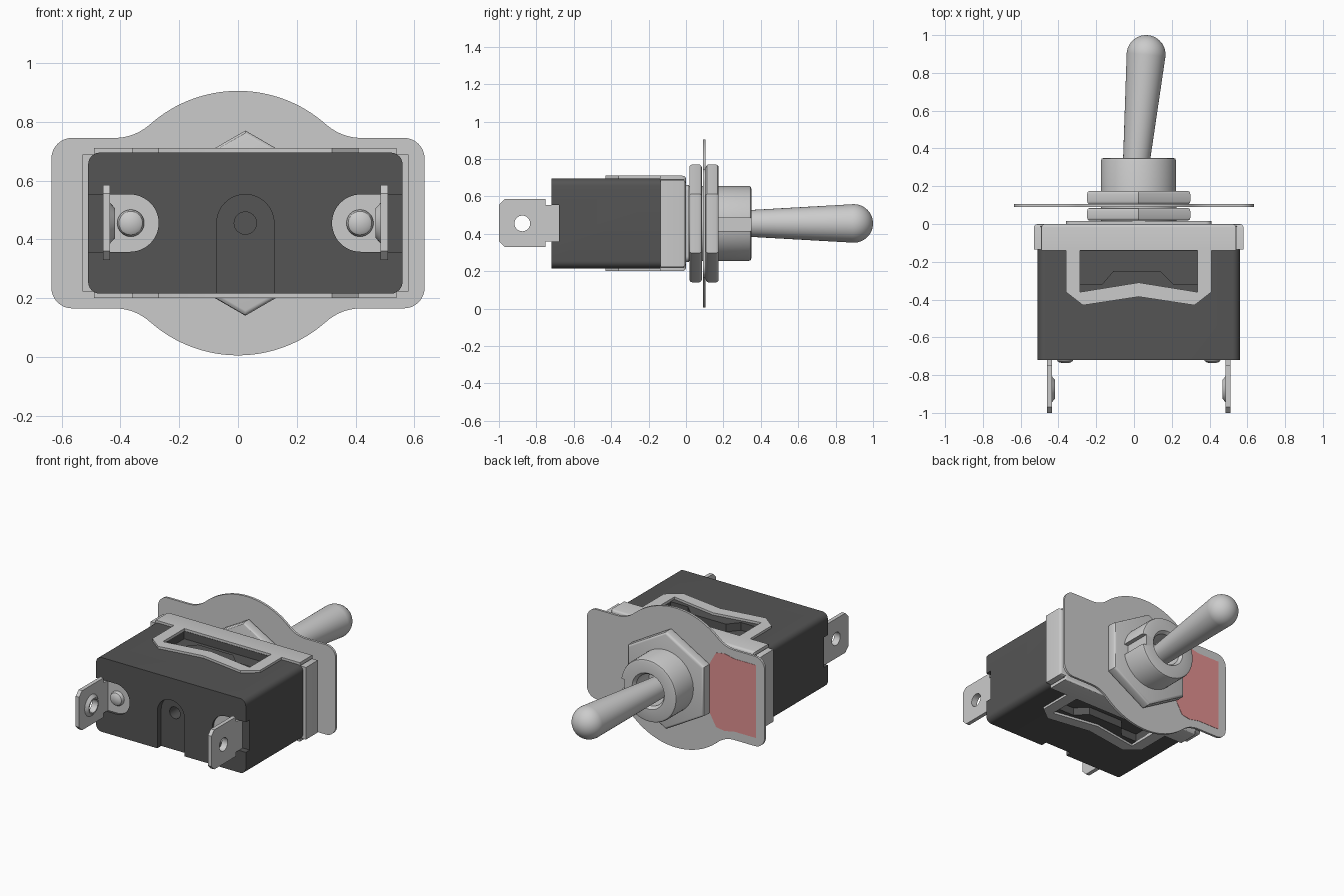
import bpy, bmesh
from math import sin, cos, pi, radians, atan2
from mathutils import Vector, Matrix

if "Cube" in bpy.data.objects:
    bpy.data.objects.remove(bpy.data.objects["Cube"])

CX, CZ = 0.025, 0.455      # axis of the switch body


def finish(bm, name, mat=None):
    bmesh.ops.remove_doubles(bm, verts=bm.verts, dist=1e-5)
    bmesh.ops.recalc_face_normals(bm, faces=bm.faces)
    me = bpy.data.meshes.new(name)
    bm.to_mesh(me)
    bm.free()
    ob = bpy.data.objects.new(name, me)
    bpy.context.collection.objects.link(ob)
    if mat:
        me.materials.append(mat)
    return ob


def prism(name, pts, axis, lo, hi, mat=None, bevel=0, bevel_at=None, seg=3):
    """Extrude an outline along an axis; optionally bevel the rim at given heights."""
    put = {'x': lambda a, b, d: (d, a, b), 'y': lambda a, b, d: (a, d, b),
           'z': lambda a, b, d: (a, b, d)}[axis]
    clean = [p for i, p in enumerate(pts) if (Vector(p) - Vector(pts[i - 1])).length > 1e-5]
    bm = bmesh.new()
    bot = [bm.verts.new(put(a, b, lo)) for a, b in clean]
    top = [bm.verts.new(put(a, b, hi)) for a, b in clean]
    bm.faces.new(bot)
    bm.faces.new(top)
    for i in range(len(clean)):
        bm.faces.new((bot[i - 1], bot[i], top[i], top[i - 1]))
    if bevel:
        k = 'xyz'.index(axis)
        rim = [e for e in bm.edges if any(all(abs(v.co[k] - h) < 1e-5 for v in e.verts)
                                          for h in bevel_at)]
        bmesh.ops.bevel(bm, geom=rim, offset=bevel, segments=seg, profile=0.5, affect='EDGES')
    return finish(bm, name, mat)


def lathe(name, profile, origin, direction, steps=48, mat=None):
    """Revolve (radius, height) points around a direction."""
    bm = bmesh.new()
    vs = [bm.verts.new((r, 0, h)) for r, h in profile]
    es = [bm.edges.new(p) for p in zip(vs, vs[1:])]
    bmesh.ops.spin(bm, geom=vs + es, cent=(0, 0, 0), axis=(0, 0, 1), angle=2 * pi, steps=steps)
    rot = Vector(direction).to_track_quat('Z', 'Y').to_matrix().to_4x4()
    bmesh.ops.transform(bm, matrix=Matrix.Translation(origin) @ rot, verts=bm.verts)
    return finish(bm, name, mat)


def arc(cx, cy, r, a0, a1, n=12):
    return [(cx + r * cos(radians(a0 + (a1 - a0) * i / n)),
             cy + r * sin(radians(a0 + (a1 - a0) * i / n))) for i in range(n + 1)]


def rect(x0, x1, y0, y1, r=0):
    if not r:
        return [(x0, y0), (x1, y0), (x1, y1), (x0, y1)]
    return (arc(x1 - r, y1 - r, r, 0, 90, 6) + arc(x0 + r, y1 - r, r, 90, 180, 6) +
            arc(x0 + r, y0 + r, r, 180, 270, 6) + arc(x1 - r, y0 + r, r, 270, 360, 6))


def cut(ob, cutter):
    m = ob.modifiers.new("cut", 'BOOLEAN')
    m.operation, m.solver, m.object = 'DIFFERENCE', 'EXACT', cutter
    bpy.context.view_layer.objects.active = ob
    bpy.ops.object.modifier_apply(modifier=m.name)
    bpy.data.objects.remove(cutter)


def material(name, col):
    m = bpy.data.materials.new(name)
    m.diffuse_color = (*col, 1)
    m.use_nodes = True
    m.node_tree.nodes["Principled BSDF"].inputs["Base Color"].default_value = m.diffuse_color
    return m


dark = material("dark_plastic", (0.09, 0.09, 0.09))
red = material("red_paint", (0.75, 0.28, 0.28))

# Plastic body with front recesses
body = prism("body", rect(-0.51, 0.56, 0.215, 0.695, 0.04), 'y', -0.72, -0.01, dark)
cut(body, prism("c", arc(CX, CZ, 0.0975, 0, 180, 24) + [(CX - 0.0975, 0.1), (CX + 0.0975, 0.1)],
                'y', -0.8, -0.68))
cut(body, lathe("c", [(0, 0), (0.038, 0), (0.038, 0.2), (0, 0.2)], (CX, -0.78, CZ), (0, 1, 0), 32))


def tongue(s, outer):
    """Round-ended slot outline running outwards from the rivet."""
    pts = arc(0.3925, CZ, 0.0975, 90, 270, 24) + [(outer, CZ - 0.0975), (outer, CZ + 0.0975)]
    return [(CX + s * x, z) for x, z in pts]


for s in (-1, 1):
    cut(body, prism("c", tongue(s, 0.6), 'y', -0.8, -0.68))
    # Pockets behind the cover loops
    pocket = [(-0.31, -0.142), (0.31, -0.142), (0.31, -0.32), (0.185, -0.32), (0.115, -0.25),
              (-0.135, -0.25), (-0.195, -0.32), (-0.31, -0.32)]
    z = sorted((CZ + s * 0.19, CZ + s * 0.3))
    cut(body, prism("c", [(CX + x, y) for x, y in pocket], 'z', *z))

# Metal cover: top shell, end flaps, raised pad and two retaining loops
prism("cover_shell", rect(-0.49, 0.54, 0.2, 0.71), 'y', -0.14, 0, None, 0.018, [0])
prism("cover_ends", rect(-0.53, 0.58, 0.222, 0.688), 'y', -0.135, -0.001, None, 0.018, [-0.001])
prism("cover_pad", rect(-0.36, 0.41, 0.25, 0.66, 0.03), 'y', -0.01, 0.016)
half = [(0.385, -0.13), (0.385, -0.36), (0.295, -0.43), (0, -0.385)]
inner = [(0, -0.31), (0.31, -0.36), (0.31, -0.13)]
loop = ([(x, y) for x, y in half] + [(-x, y) for x, y in half[-2::-1]] +
        [(-x, y) for x, y in inner[::-1]] + inner[1:])
loop = [(CX + x, y) for x, y in loop]
prism("upper_cover_loop", loop, 'z', 0.69, 0.71)
prism("lower_cover_loop", loop, 'z', 0.2, 0.22)

# Indicator plate: disc blended into a rounded rectangle
blend = 90 - 41.8
quad = (arc(0.565, 0.22, 0.07, 0, 90, 8) + arc(0.42, 0.47, 0.18, -90, -180 + blend, 10) +
        arc(0, 0, 0.45, blend, 90, 16))
upper = quad + [(-x, z) for x, z in quad[-2::-1]]
outline = upper + [(-x, -z) for x, z in upper]
prism("indicator_plate", [(x, z + CZ) for x, z in outline], 'y', 0.09, 0.105)

# Painted panel on the plate
panel_half = [(-0.575, 0.235), (-0.42, 0.235), (-0.35, 0.25), (-0.29, 0.24), (-0.25, 0.17), (-0.22, 0.1)]
panel = panel_half + [(x, -z) for x, z in panel_half[::-1]]
prism("painted_panel", [(x, z + CZ) for x, z in panel], 'y', 0.1, 0.107, red)

# Hex nuts on both sides of the plate
hexagon = arc(CX, CZ, 0.315, 90, 450, 6)
prism("inner_nut", hexagon, 'y', 0.018, 0.085, None, 0.015, [0.018, 0.085])
prism("outer_nut", hexagon, 'y', 0.105, 0.175, None, 0.015, [0.105, 0.175])

# Bushing with keyway
bushing = lathe("bushing", [(0, 0), (0.2, 0), (0.2, 0.335), (0.196, 0.346), (0.185, 0.35),
                            (0.115, 0.35), (0.1, 0.33), (0.1, 0.2), (0, 0.2)],
                (CX, 0, CZ), (0, 1, 0), 64)
cut(bushing, prism("c", rect(0.195, 0.3, 0.415, 0.485), 'y', 0.1, 0.5))

# Tilted lever
tip = Vector((0.064, 0.897, CZ))
root = Vector((0.0, 0.19, CZ))
length = (tip - root).length
lathe("lever", [(0, 0), (0.063, 0)] +
      [(max(r, 0), length + h) for r, h in arc(0, 0, 0.103, 0, 90, 14)], root, tip - root, 48)

# Terminals: blade, foot, raised hole rim and rivet, mirrored
blade = [(-0.68, CZ - 0.0975), (-0.75, CZ - 0.0975), (-0.75, 0.33), (-0.97, 0.33), (-1, 0.36),
         (-1, 0.555), (-0.97, 0.585), (-0.75, 0.585), (-0.75, CZ + 0.0975), (-0.68, CZ + 0.0975)]
for s, side in ((-1, "left"), (1, "right")):
    term = prism(side + "_terminal_blade", blade, 'x', *sorted((CX + s * 0.46, CX + s * 0.485)))
    hole = [(0, 0), (0.042, 0), (0.042, 0.3), (0, 0.3)]
    cut(term, lathe("c", hole, (CX + s * 0.6, -0.875, CZ), (-s, 0, 0), 32))
    lathe(side + "_terminal_rim", [(0.042, 0), (0.07, 0), (0.05, 0.018), (0.042, 0.018), (0.042, 0)],
          (CX + s * 0.461, -0.875, CZ), (-s, 0, 0), 32)
    prism(side + "_terminal_foot", tongue(s, 0.485), 'y', -0.705, -0.679)
    lathe(side + "_rivet", [(0, 0), (0.046, 0), (0.046, 0.03), (0.04, 0.044), (0.028, 0.052), (0, 0.055)],
          (CX + s * 0.39, -0.682, CZ), (0, -1, 0), 32)

# Smooth curved faces while keeping crisp edges
for ob in bpy.data.objects:
    bpy.ops.object.select_all(action='DESELECT')
    ob.select_set(True)
    bpy.context.view_layer.objects.active = ob
    bpy.ops.object.shade_smooth_by_angle(angle=radians(30))
